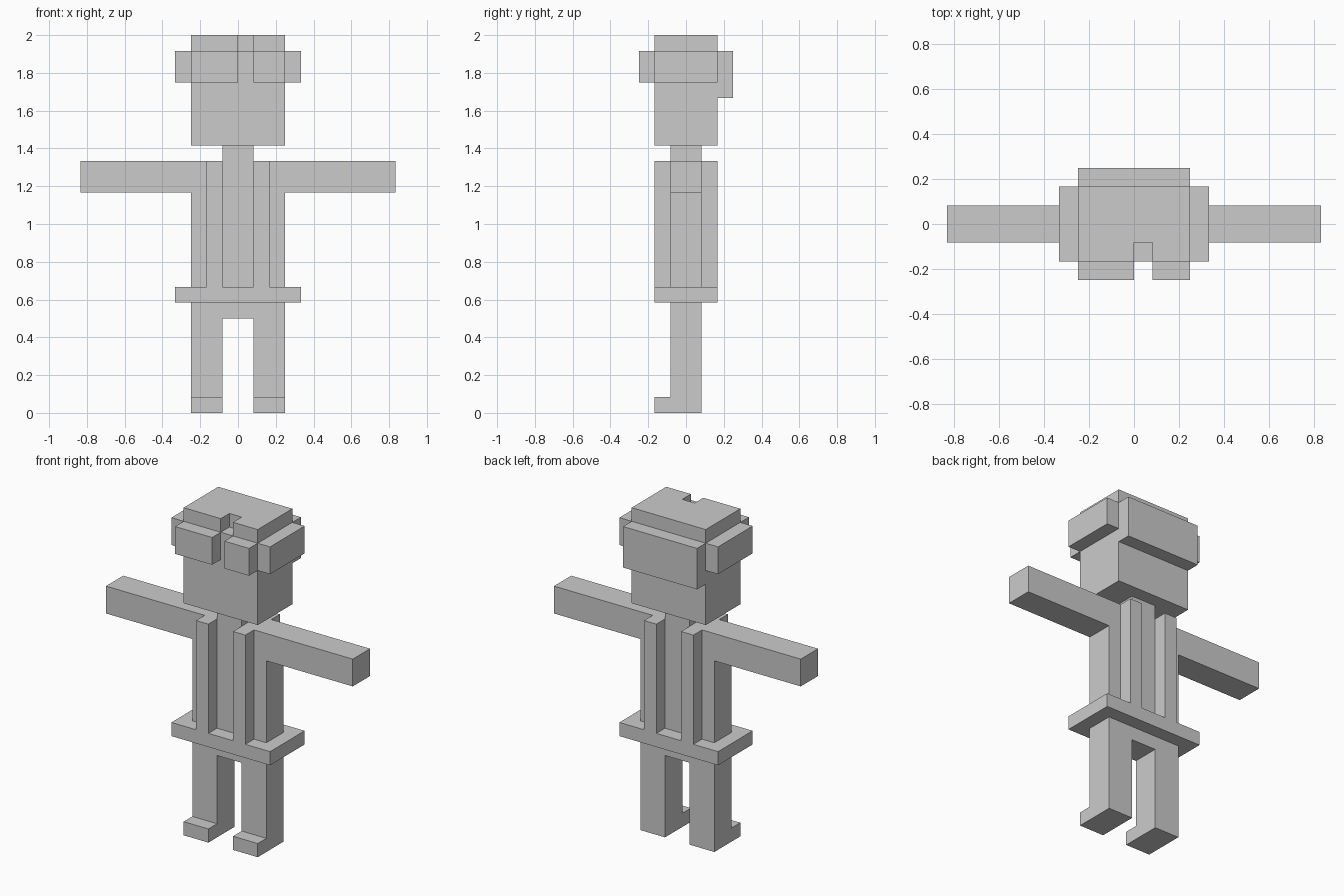
import bpy
import bmesh

cube = bpy.data.objects.get("Cube")
if cube:
    bpy.data.objects.remove(cube, do_unlink=True)

U = 1 / 12  # one block

grey = bpy.data.materials.new("plain_grey")
grey.diffuse_color = (0.6, 0.6, 0.6, 1)
grey.use_nodes = True
grey.node_tree.nodes["Principled BSDF"].inputs["Base Color"].default_value = (0.6, 0.6, 0.6, 1)


def prism(name, outline, z0, z1):
    """Extrude an outline (in blocks, seen from above) from z0 to z1."""
    bm = bmesh.new()
    base = bm.faces.new([bm.verts.new((x * U, y * U, z0 * U)) for x, y in outline])
    top = bmesh.ops.extrude_face_region(bm, geom=[base])["geom"]
    verts = [g for g in top if isinstance(g, bmesh.types.BMVert)]
    bmesh.ops.translate(bm, verts=verts, vec=(0, 0, (z1 - z0) * U))
    bmesh.ops.recalc_face_normals(bm, faces=bm.faces)
    mesh = bpy.data.meshes.new(name)
    bm.to_mesh(mesh)
    bm.free()
    mesh.materials.append(grey)
    obj = bpy.data.objects.new(name, mesh)
    bpy.context.collection.objects.link(obj)
    return obj


def box(name, xs, ys, zs):
    (x0, x1), (y0, y1) = sorted(xs), ys
    return prism(name, [(x0, y0), (x1, y0), (x1, y1), (x0, y1)], *zs)


# Head, with a notched crown on top
box("head", (-3, 3), (-2, 2), (17, 23))
prism("crown", [(-3, -2), (0, -2), (0, -1), (1, -1), (1, -2), (3, -2), (3, 2), (-3, 2)], 23, 24)

# Plates around the head
box("right_brow_plate", (-3, 0), (-3, -2), (21, 23))
box("left_brow_plate", (1, 3), (-3, -2), (21, 23))
box("back_head_plate", (-3, 3), (2, 3), (20, 23))

# Body
box("neck", (-1, 1), (-1, 1), (16, 17))
box("torso", (-3, 3), (-1, 1), (8, 16))
box("belt", (-4, 4), (-2, 2), (7, 8))
box("hips", (-3, 3), (-1, 1), (6, 7))

# Paired parts
for side, s in (("left", 1), ("right", -1)):
    box(side + "_ear_plate", (3 * s, 4 * s), (-2, 2), (21, 23))
    box(side + "_arm", (3 * s, 10 * s), (-1, 1), (14, 16))
    box(side + "_front_strap", (s, 2 * s), (-2, -1), (8, 16))
    box(side + "_back_strap", (s, 2 * s), (1, 2), (8, 16))
    box(side + "_leg", (s, 3 * s), (-1, 1), (0, 6))
    box(side + "_foot", (s, 3 * s), (-2, -1), (0, 1))
